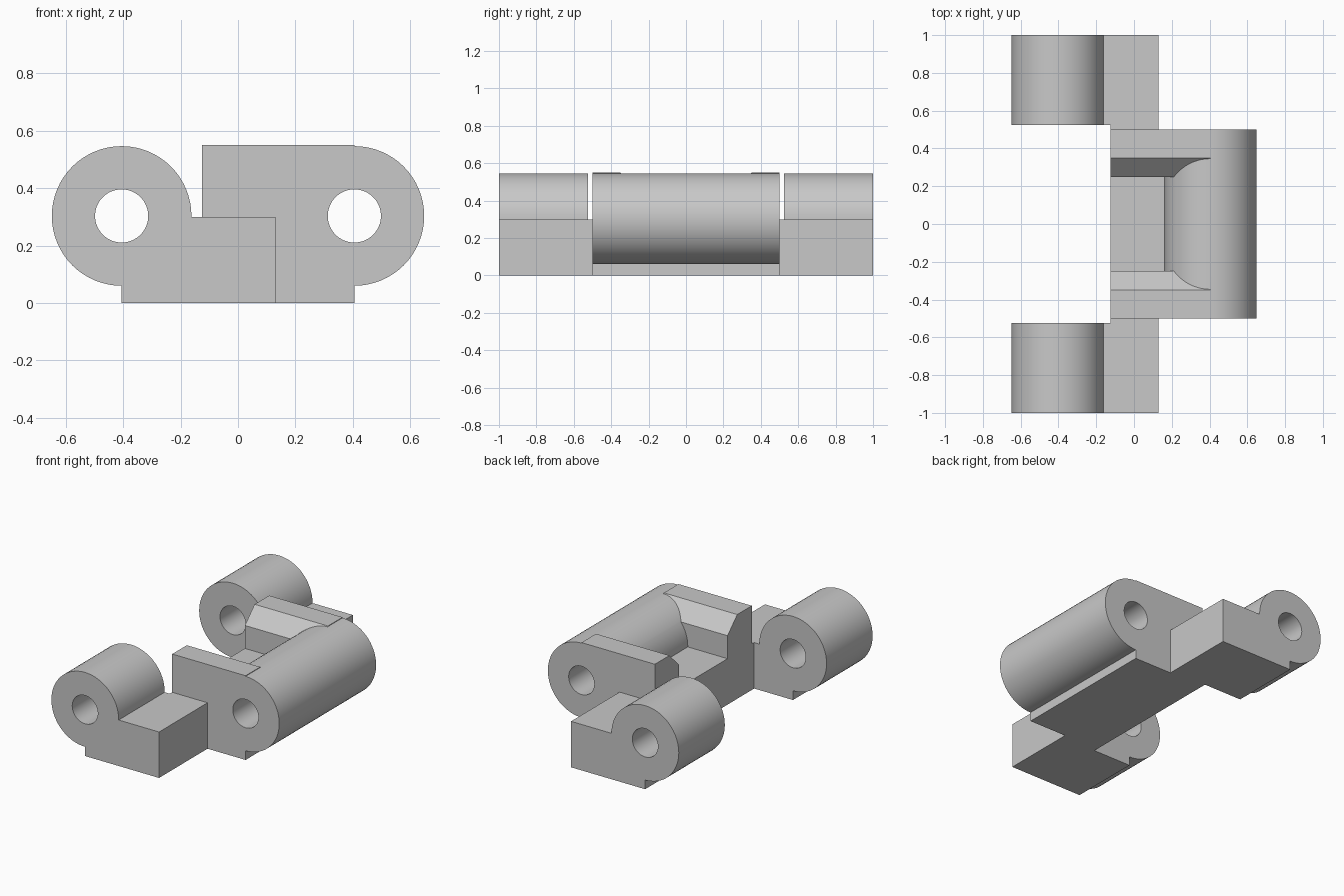
import bpy, bmesh, math

cube = bpy.data.objects.get("Cube")
if cube:
    bpy.data.objects.remove(cube, do_unlink=True)

AXLE_X, AXLE_Z = 0.405, 0.303
BARREL_R, BORE_R = 0.243, 0.0925
FLOOR = 0.30

steel = bpy.data.materials.new("matte_grey")
steel.use_nodes = True
grey = (0.58, 0.58, 0.58, 1)
steel.diffuse_color = grey
steel.node_tree.nodes["Principled BSDF"].inputs["Base Color"].default_value = grey


def prism(name, points, start, end, axis="Y"):
    """Extrude a flat outline along X or Y."""
    def place(p, t):
        return (p[0], t, p[1]) if axis == "Y" else (t, p[0], p[1])
    bm = bmesh.new()
    rings = [[bm.verts.new(place(p, t)) for p in points] for t in (start, end)]
    bm.faces.new(rings[0])
    bm.faces.new(rings[1])
    for i in range(len(points)):
        j = (i + 1) % len(points)
        bm.faces.new((rings[0][i], rings[0][j], rings[1][j], rings[1][i]))
    bmesh.ops.recalc_face_normals(bm, faces=bm.faces)
    mesh = bpy.data.meshes.new(name)
    bm.to_mesh(mesh)
    bm.free()
    mesh.materials.append(steel)
    obj = bpy.data.objects.new(name, mesh)
    bpy.context.collection.objects.link(obj)
    return obj


def arc(cx, r, a0, a1, steps):
    angles = [math.radians(a0 + (a1 - a0) * i / steps) for i in range(steps + 1)]
    return [(cx + r * math.cos(a), AXLE_Z + r * math.sin(a)) for a in angles]


def rod(name, cx, r, start, end):
    return prism(name, arc(cx, r, 0, 360, 64)[:-1], start, end)


def cut(obj, cutter):
    """Subtract the cutter, bake the result and discard the cutter."""
    mod = obj.modifiers.new("cut", "BOOLEAN")
    mod.operation, mod.solver, mod.object = "DIFFERENCE", "EXACT", cutter
    bpy.context.view_layer.update()
    graph = bpy.context.evaluated_depsgraph_get()
    baked = bpy.data.meshes.new_from_object(obj.evaluated_get(graph))
    obj.modifiers.clear()
    obj.data = baked
    bpy.data.objects.remove(cutter, do_unlink=True)


def box_outline(x0, x1, z0, z1):
    return [(x0, z0), (x1, z0), (x1, z1), (x0, z1)]


# Centre body: block with a rounded barrel end
outline = [(-0.125, 0), (AXLE_X, 0)]
outline += arc(AXLE_X, BARREL_R, -90, 90, 32)
outline += [(AXLE_X, 0.55), (-0.125, 0.55)]
body = prism("centre_body", outline, -0.5, 0.5)

# Chamfered pocket that stops against the barrel
pocket = prism("pocket_cutter",
               [(-0.25, FLOOR), (0.25, FLOOR), (0.25, 0.45), (0.4, 0.6),
                (-0.4, 0.6), (-0.25, 0.45)], -0.3, AXLE_X, "X")
cut(pocket, rod("barrel_cutter", AXLE_X, BARREL_R, -0.7, 0.7))
cut(body, pocket)
cut(body, rod("bore_cutter", AXLE_X, BORE_R, -0.7, 0.7))
parts = [body]

# Side arms: knuckle with a flat foot, relieved next to the centre body
for name, side in (("front_arm", -1), ("back_arm", 1)):
    outline = arc(-AXLE_X, BARREL_R, 0, 270, 48)
    outline += [(-AXLE_X, 0), (0.13, 0), (0.13, FLOOR), (-0.162, FLOOR)]
    arm = prism(name, outline, side * 0.5, side)
    cut(arm, prism("relief_cutter", box_outline(-0.9, -0.125, -0.2, 0.8),
                   side * 0.4, side * 0.525))
    cut(arm, rod("bore_cutter", -AXLE_X, BORE_R, side * 0.3, side * 1.2))
    parts.append(arm)

# Smooth the round surfaces, keep the edges crisp
bpy.ops.object.select_all(action="DESELECT")
for part in parts:
    part.select_set(True)
bpy.context.view_layer.objects.active = body
bpy.ops.object.shade_smooth_by_angle(angle=math.radians(25))
